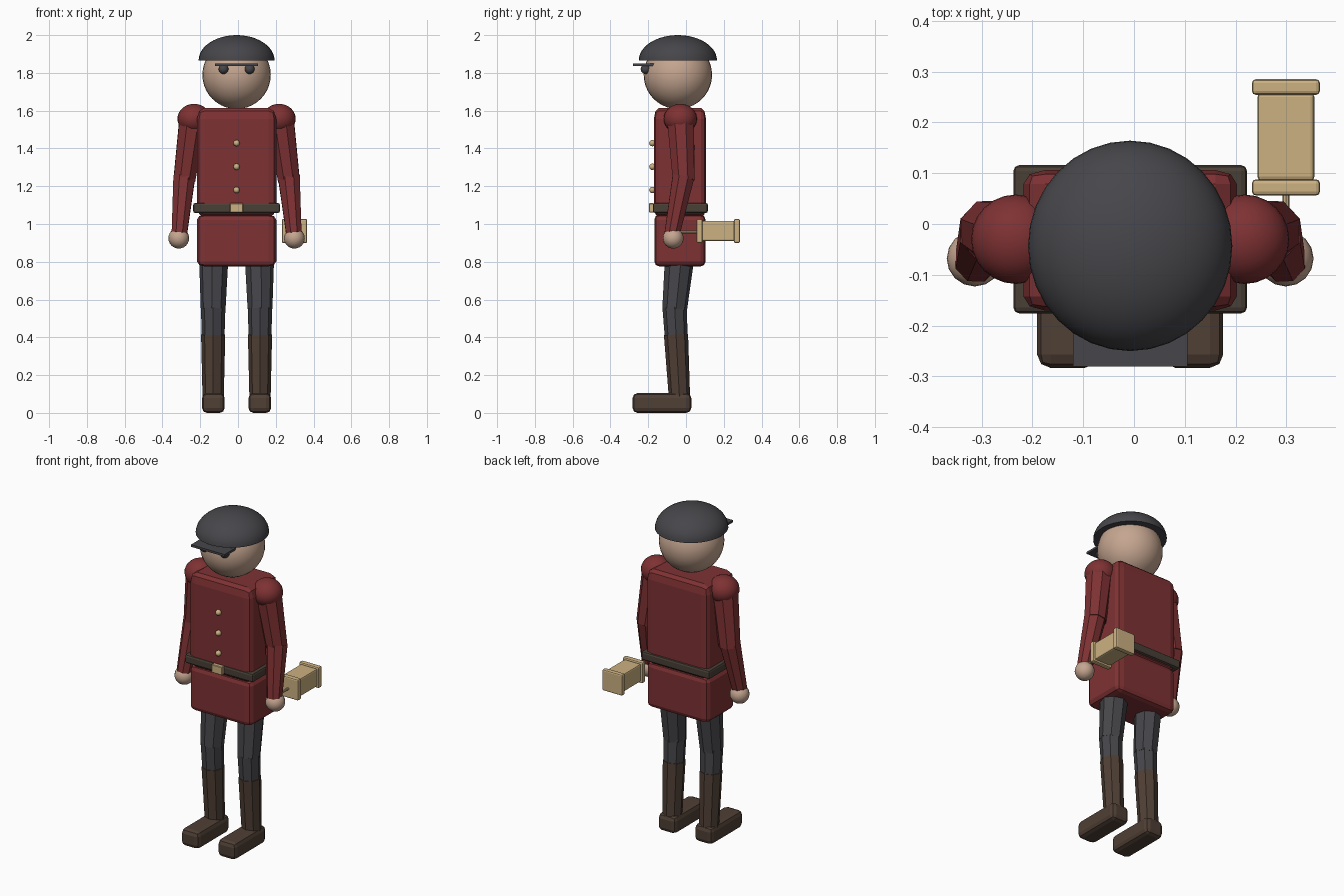
import bpy, bmesh, math
from mathutils import Vector, Matrix

if "Cube" in bpy.data.objects:
    bpy.data.objects.remove(bpy.data.objects["Cube"])

CX = -0.0075   # body centre line


def material(name, rgb):
    m = bpy.data.materials.new(name)
    m.diffuse_color = (*rgb, 1)
    m.use_nodes = True
    m.node_tree.nodes["Principled BSDF"].inputs["Base Color"].default_value = m.diffuse_color
    return m


RED = material("red_coat", (0.21, 0.031, 0.033))
SKIN = material("skin", (0.56, 0.38, 0.28))
SLATE = material("slate_grey", (0.062, 0.062, 0.07))
BROWN = material("boot_brown", (0.078, 0.05, 0.035))
BELT = material("belt_brown", (0.066, 0.05, 0.037))
TAN = material("pale_brass", (0.6, 0.44, 0.22))


def finish(name, bm, mat, angle=None):
    bmesh.ops.recalc_face_normals(bm, faces=bm.faces[:])
    me = bpy.data.meshes.new(name)
    bm.to_mesh(me)
    bm.free()
    me.materials.append(mat)
    ob = bpy.data.objects.new(name, me)
    bpy.context.collection.objects.link(ob)
    if angle:
        bpy.ops.object.select_all(action='DESELECT')
        ob.select_set(True)
        bpy.context.view_layer.objects.active = ob
        bpy.ops.object.shade_smooth_by_angle(angle=math.radians(angle))
    return ob


def box(name, lo, hi, mat, bevel=0.0, segs=2, relative=False):
    """Box between two corners; a relative bevel stretches with the box."""
    lo, hi = Vector(lo), Vector(hi)
    bm = bmesh.new()
    bmesh.ops.create_cube(bm, size=1)

    def round_edges():
        if bevel:
            bmesh.ops.bevel(bm, geom=bm.edges[:], offset=bevel, segments=segs,
                            profile=0.5, affect='EDGES')
    if relative:
        round_edges()
    bmesh.ops.scale(bm, vec=hi - lo, verts=bm.verts[:])
    if not relative:
        round_edges()
    bmesh.ops.translate(bm, vec=(lo + hi) / 2, verts=bm.verts[:])
    return finish(name, bm, mat)


def ball(name, centre, radii, mat, u=24, v=16, half=False):
    bm = bmesh.new()
    bmesh.ops.create_uvsphere(bm, u_segments=u, v_segments=v, radius=1)
    if half:
        bmesh.ops.bisect_plane(bm, geom=bm.verts[:] + bm.edges[:] + bm.faces[:],
                               plane_co=(0, 0, 0), plane_no=(0, 0, 1),
                               clear_inner=True, dist=1e-5)
        rim = [e for e in bm.edges if e.is_boundary]
        bmesh.ops.holes_fill(bm, edges=rim, sides=0)
    bmesh.ops.scale(bm, vec=radii, verts=bm.verts[:])
    bmesh.ops.translate(bm, vec=centre, verts=bm.verts[:])
    return finish(name, bm, mat, 40)


def limb(name, a, b, ra, rb, mat, sides=8):
    """Tapered faceted tube from a to b."""
    a, b = Vector(a), Vector(b)
    d = b - a
    bm = bmesh.new()
    bmesh.ops.create_cone(bm, cap_ends=True, segments=sides, radius1=ra,
                          radius2=rb, depth=d.length)
    rot = d.to_track_quat('Z', 'Y').to_matrix().to_4x4()
    bmesh.ops.transform(bm, matrix=Matrix.Translation((a + b) / 2) @ rot,
                        verts=bm.verts[:])
    return finish(name, bm, mat)


# Head and cap
ball("head", (CX, -0.043, 1.79), (0.181, 0.181, 0.181), SKIN, 32, 20)
ball("cap", (CX, -0.043, 1.866), (0.201, 0.207, 0.134), SLATE, 32, 24, half=True)
box("cap_visor", (CX - 0.113, -0.28, 1.837), (CX + 0.113, -0.17, 1.85), SLATE)

# Coat, belt and brass
box("coat_body", (CX - 0.21, -0.17, 1.035), (CX + 0.21, 0.106, 1.615), RED,
    0.1, 2, True)
box("coat_skirt", (CX - 0.21, -0.168, 0.775), (CX + 0.21, 0.104, 1.05), RED,
    0.1, 2, True)
box("belt", (CX - 0.23, -0.176, 1.058), (CX + 0.23, 0.116, 1.112), BELT, 0.012)
box("belt_buckle", (CX - 0.035, -0.195, 1.06), (CX + 0.035, -0.17, 1.11), TAN, 0.003, 1)
for i, z in enumerate((1.18, 1.303, 1.428)):
    ball(f"coat_button_{i + 1}", (CX, -0.178, z), (0.017, 0.017, 0.017), TAN, 12, 8)

# Paired parts
for side, s in (("left", -1), ("right", 1)):
    def at(x, y, z):
        return (CX + s * x, y, z)
    ball(f"{side}_eye", at(0.069, -0.214, 1.82), (0.026, 0.026, 0.026), SLATE, 16, 10)
    ball(f"{side}_shoulder", at(0.225, -0.03, 1.557), (0.088, 0.088, 0.079), RED)
    # Arm bends slightly forward at the elbow
    limb(f"{side}_upper_arm", at(0.23, -0.03, 1.57), at(0.277, -0.012, 1.23),
         0.077, 0.062, RED)
    limb(f"{side}_forearm", at(0.277, -0.014, 1.25), at(0.303, -0.073, 0.95),
         0.062, 0.044, RED)
    ball(f"{side}_hand", at(0.306, -0.068, 0.925), (0.055, 0.055, 0.055), SKIN, 16, 12)
    # Leg, boot shaft and foot
    limb(f"{side}_thigh", at(0.121, -0.034, 0.82), at(0.124, -0.06, 0.55),
         0.078, 0.066, SLATE)
    limb(f"{side}_shin", at(0.124, -0.06, 0.56), at(0.124, -0.052, 0.4),
         0.065, 0.06, SLATE)
    limb(f"{side}_boot_shaft", at(0.124, -0.053, 0.415), at(0.124, -0.034, 0.07),
         0.064, 0.056, BROWN)
    fx = CX + s * 0.123
    box(f"{side}_foot", (fx - 0.06, -0.283, 0), (fx + 0.06, 0.028, 0.105), BROWN, 0.026)

# Lantern held behind the right hand
LX, LZ = 0.299, 0.963
limb("lantern_handle", (LX, -0.05, LZ - 0.005), (LX, 0.06, LZ - 0.005), 0.007, 0.007, TAN)
for name, w, h, y0, y1 in (("lantern_front_cap", 0.067, 0.064, 0.056, 0.088),
                           ("lantern_body", 0.056, 0.054, 0.085, 0.258),
                           ("lantern_back_cap", 0.067, 0.064, 0.254, 0.285)):
    box(name, (LX - w, y0, LZ - h), (LX + w, y1, LZ + h), TAN, 0.008)
